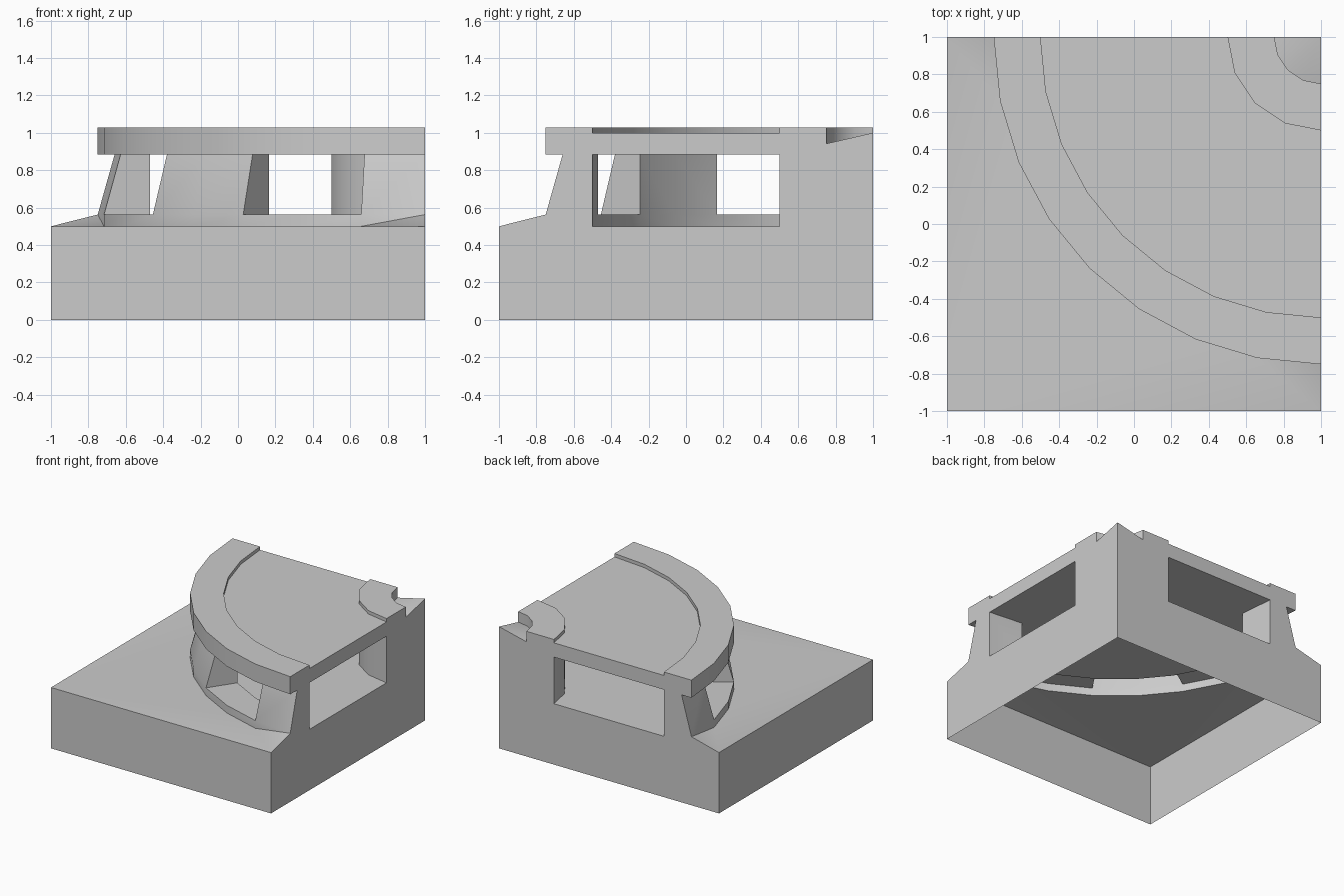
import bpy
import bmesh
from math import sin, cos, pi, radians
from mathutils import Vector

if "Cube" in bpy.data.objects:
    bpy.data.objects.remove(bpy.data.objects["Cube"], do_unlink=True)

# Heights
GROUND, SILL, CEILING, DECK, RIM, DISH = 0.5, 0.563, 0.883, 1.0, 1.028, 0.942
# Radii about the back left corner
OUTER, HEAD, INNER, POST, WELL = 1.75, 1.66, 1.5, 0.5, 0.25
SEGMENTS = 8
WINDOWS = (1, 2, 5, 6)
UP, DOWN = Vector((0, 0, 1)), Vector((0, 0, -1))

stone = bpy.data.materials.new("plain_grey")
stone.use_nodes = True
grey = (0.6, 0.6, 0.6, 1)
stone.diffuse_color = grey
stone.node_tree.nodes["Principled BSDF"].inputs["Base Color"].default_value = grey


def pt(r, t, z):
    """Point at radius r and fraction t of the quarter turn."""
    return Vector((1 - r * cos(t * pi / 2), 1 - r * sin(t * pi / 2), z))


def out(t):
    return pt(1, t, 0) - pt(0, t, 0)


def arc(r, z, n):
    return [pt(r, i / n, z) for i in range(n + 1)]


def face(bm, points, facing):
    f = bm.faces.new([bm.verts.new(p) for p in points])
    f.normal_update()
    if f.normal.dot(facing) < 0:
        f.normal_flip()


def strip(bm, a, b, facing=None, sign=1, n=SEGMENTS, only=None):
    """Ring of quads between the profile points a and b (radius, height)."""
    for i in only or range(n):
        t, u = i / n, (i + 1) / n
        face(bm, [pt(a[0], t, a[1]), pt(a[0], u, a[1]),
                  pt(b[0], u, b[1]), pt(b[0], t, b[1])],
             facing or out((t + u) / 2) * sign)


def section(bm, profile):
    """The same flat cut on both straight sides."""
    face(bm, [pt(r, 0, z) for r, z in profile], Vector((0, 1, 0)))
    face(bm, [pt(r, 1, z) for r, z in profile], Vector((1, 0, 0)))


def finish(bm, name):
    bmesh.ops.remove_doubles(bm, verts=bm.verts, dist=0.0005)
    mesh = bpy.data.meshes.new(name)
    bm.to_mesh(mesh)
    bm.free()
    mesh.materials.append(stone)
    ob = bpy.data.objects.new(name, mesh)
    bpy.context.collection.objects.link(ob)
    bpy.ops.object.select_all(action='DESELECT')
    ob.select_set(True)
    bpy.context.view_layer.objects.active = ob
    bpy.ops.object.shade_smooth_by_angle(angle=radians(30))


# Hollow base block, open below, with a ground sheet rising at both ends
bm = bmesh.new()
corner = Vector((-1, -1, GROUND))
ring = arc(OUTER, GROUND, SEGMENTS)
ring[0].z = ring[-1].z = SILL
half = SEGMENTS // 2
for end, loop, normal in ((Vector((-1, 1, GROUND)), ring, Vector((-1, 0, 0))),
                          (Vector((1, -1, GROUND)), ring[::-1], Vector((0, -1, 0)))):
    face(bm, [end, loop[0], loop[1]], UP)
    face(bm, [end] + loop[1:half + 1] + [corner], UP)
    drop = Vector((0, 0, GROUND))
    face(bm, [end, corner, corner - drop, end - drop], normal)
section(bm, [(0, 0), (2, 0), (2, GROUND), (OUTER, SILL), (INNER, GROUND),
             (POST, GROUND), (0, GROUND)])
finish(bm, "base_block")

# Room floor
bm = bmesh.new()
face(bm, arc(POST, GROUND, 4) + arc(INNER, GROUND, SEGMENTS)[::-1], UP)
finish(bm, "room_floor")

# Curved wall: curb, sills and leaning piers between the windows
bm = bmesh.new()
piers = [i for i in range(SEGMENTS) if i not in WINDOWS]
for i in range(SEGMENTS):
    t, u = i / SEGMENTS, (i + 1) / SEGMENTS
    curb = [ring[i], ring[i + 1], pt(OUTER, u, SILL), pt(OUTER, t, SILL)]
    if i == 0:
        curb.pop()
    elif i == SEGMENTS - 1:
        curb.pop(2)
    face(bm, curb, out((t + u) / 2))
strip(bm, (INNER, GROUND), (INNER, SILL), sign=-1)
strip(bm, (INNER, SILL), (OUTER, SILL), UP, only=WINDOWS)
strip(bm, (OUTER, SILL), (HEAD, CEILING), only=piers)
strip(bm, (INNER, SILL), (INNER, CEILING), sign=-1, only=piers)
for i, side in ((1, 1), (3, -1), (5, 1), (7, -1)):
    t = i / SEGMENTS
    jamb = [pt(r, t, z) for r, z in ((INNER, SILL), (OUTER, SILL),
                                     (HEAD, CEILING), (INNER, CEILING))]
    face(bm, jamb, (pt(1, t + 0.01, 0) - pt(1, t, 0)) * side)
section(bm, [(INNER, GROUND), (OUTER, SILL), (HEAD, CEILING), (INNER, CEILING)])
finish(bm, "window_wall")

# Central post
bm = bmesh.new()
strip(bm, (POST, GROUND), (POST, CEILING), n=4)
section(bm, [(0, GROUND), (POST, GROUND), (POST, CEILING), (0, CEILING)])
finish(bm, "central_post")

# Roof slab with raised outer rim, collar and sunken dish
bm = bmesh.new()
face(bm, arc(POST, CEILING, 4) + arc(INNER, CEILING, SEGMENTS)[::-1], DOWN)
strip(bm, (INNER, CEILING), (HEAD, CEILING), DOWN, only=WINDOWS)
strip(bm, (HEAD, CEILING), (OUTER, CEILING), DOWN)
strip(bm, (OUTER, CEILING), (OUTER, RIM))
strip(bm, (OUTER, RIM), (INNER, RIM), UP)
strip(bm, (INNER, RIM), (INNER, DECK), sign=-1)
face(bm, arc(POST, DECK, 4) + arc(INNER, DECK, SEGMENTS)[::-1], UP)
strip(bm, (POST, DECK), (POST, RIM), n=4)
strip(bm, (POST, RIM), (WELL, RIM), UP, n=4)
strip(bm, (WELL, RIM), (WELL, DISH), sign=-1, n=4)
for i in range(4):
    face(bm, [pt(0, 0, DECK), pt(WELL, i / 4, DISH), pt(WELL, (i + 1) / 4, DISH)], UP)
section(bm, [(0, CEILING), (OUTER, CEILING), (OUTER, RIM), (INNER, RIM), (INNER, DECK),
             (POST, DECK), (POST, RIM), (WELL, RIM), (WELL, DISH), (0, DECK)])
finish(bm, "roof_slab")
